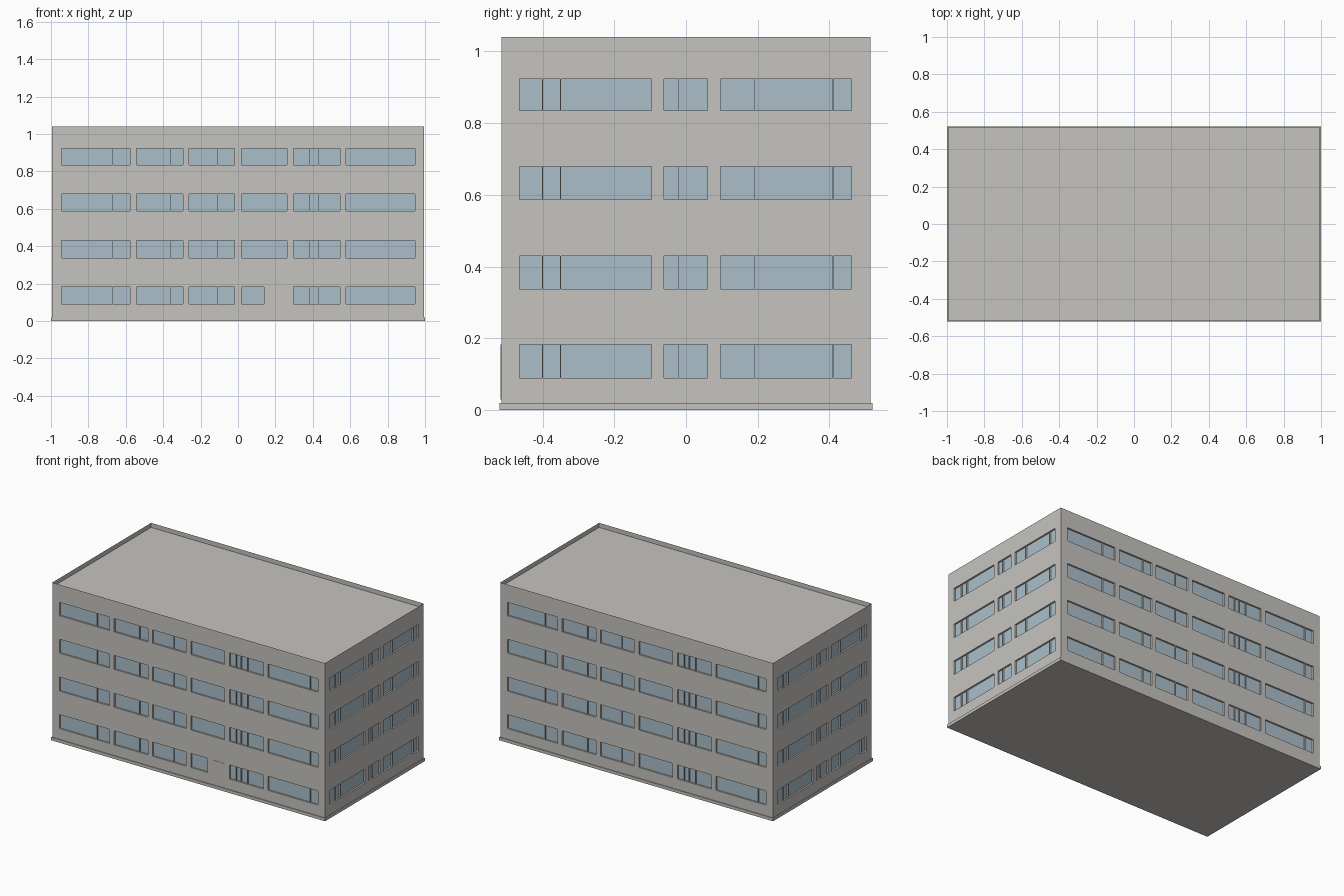
import bpy
import bmesh
from math import pi
from mathutils import Matrix, Vector

cube = bpy.data.objects.get("Cube")
if cube:
    bpy.data.objects.remove(cube)

HALF_X, HALF_Y = 0.995, 0.515
BASE, TOP = 0.02, 1.04
RECESS = 0.011
ROWS = [(0.09, 0.183), (0.338, 0.43), (0.588, 0.68), (0.835, 0.923)]
LONG = [(-0.944, -0.578), (-0.543, -0.295), (-0.263, -0.018),
        (0.018, 0.263), (0.297, 0.545), (0.578, 0.946)]
SHORT = [(-0.464, -0.096), (-0.062, 0.06), (0.096, 0.462)]
LONG_BARS = [-0.67, -0.36, -0.11, 0.345, 0.38, 0.43, 0.885]
SHORT_BARS = [-0.4, -0.35, -0.02, 0.19, 0.41]


def material(name, color):
    mat = bpy.data.materials.new(name)
    mat.use_nodes = True
    mat.diffuse_color = (*color, 1)
    shader = mat.node_tree.nodes["Principled BSDF"]
    shader.inputs["Base Color"].default_value = (*color, 1)
    shader.inputs["Roughness"].default_value = 0.8
    return mat


concrete = material("warm grey concrete", (0.565, 0.55, 0.52))
glass = material("pale blue glass", (0.41, 0.52, 0.59))


def finish(name, bm, mats):
    mesh = bpy.data.meshes.new(name)
    bm.to_mesh(mesh)
    bm.free()
    for mat in mats:
        mesh.materials.append(mat)
    obj = bpy.data.objects.new(name, mesh)
    bpy.context.collection.objects.link(obj)
    return obj


def add_box(bm, low, high):
    low, high = Vector(low), Vector(high)
    place = Matrix.Translation((low + high) / 2) @ Matrix.Diagonal((*(high - low), 1))
    bmesh.ops.create_cube(bm, size=1, matrix=place)


def wall(name, half, offset, rows, bars, angle):
    """Wall facing -y with recessed windows, then turned about z."""
    bm = bmesh.new()

    def quad(corners, index=0):
        face = bm.faces.new([bm.verts.new(c) for c in corners])
        face.material_index = index

    def panel(x0, x1, z0, z1, y=-offset, index=0):
        quad([(x0, y, z0), (x1, y, z0), (x1, y, z1), (x0, y, z1)], index)

    front, back = -offset, -offset + RECESS
    level = BASE
    for (z0, z1), windows in zip(ROWS, rows):
        panel(-half, half, level, z0)
        level, edge = z1, -half
        for x0, x1 in windows:
            panel(edge, x0, z0, z1)
            panel(x0, x1, z0, z1, back, 1)
            # reveals around the glass
            ring = [(x0, z0), (x1, z0), (x1, z1), (x0, z1)]
            for (ax, az), (bx, bz) in zip(ring, ring[1:] + ring[:1]):
                quad([(ax, front, az), (bx, front, bz), (bx, back, bz), (ax, back, az)])
            # slim glazing bars
            for x in bars:
                if x0 < x < x1:
                    add_box(bm, (x - 0.001, front + 0.001, z0), (x + 0.001, back, z1))
            edge = x1
        panel(edge, half, z0, z1)
    panel(-half, half, level, TOP)
    bmesh.ops.rotate(bm, verts=bm.verts, matrix=Matrix.Rotation(angle, 3, 'Z'))
    finish(name, bm, [concrete, glass])


# Walls: the entrance shortens one ground floor window at the front
ground = LONG[:3] + [(0.018, 0.139)] + LONG[4:]
wall("front_wall", HALF_X, HALF_Y, [ground] + [LONG] * 3, LONG_BARS, 0)
wall("back_wall", HALF_X, HALF_Y, [LONG] * 4, LONG_BARS, pi)
wall("left_wall", HALF_Y, HALF_X, [SHORT] * 4, SHORT_BARS, pi / 2)
wall("right_wall", HALF_Y, HALF_X, [SHORT] * 4, SHORT_BARS, -pi / 2)

# Roof sunk behind a narrow parapet
bm = bmesh.new()
corners = [(-1, -1), (1, -1), (1, 1), (-1, 1)]
roof = bm.faces.new([bm.verts.new((x * HALF_X, y * HALF_Y, TOP)) for x, y in corners])
bmesh.ops.inset_region(bm, faces=[roof], thickness=0.02)
bmesh.ops.inset_region(bm, faces=[roof], thickness=0, depth=-0.03)
finish("roof_and_parapet", bm, [concrete])

# Plinth
bm = bmesh.new()
add_box(bm, (-1, -0.52, 0), (1, 0.52, BASE))
finish("plinth", bm, [concrete])

# Entrance door
bm = bmesh.new()
add_box(bm, (0.18, -HALF_Y - 0.002, 0.03), (0.26, -HALF_Y, 0.183))
finish("entrance_door", bm, [concrete])
